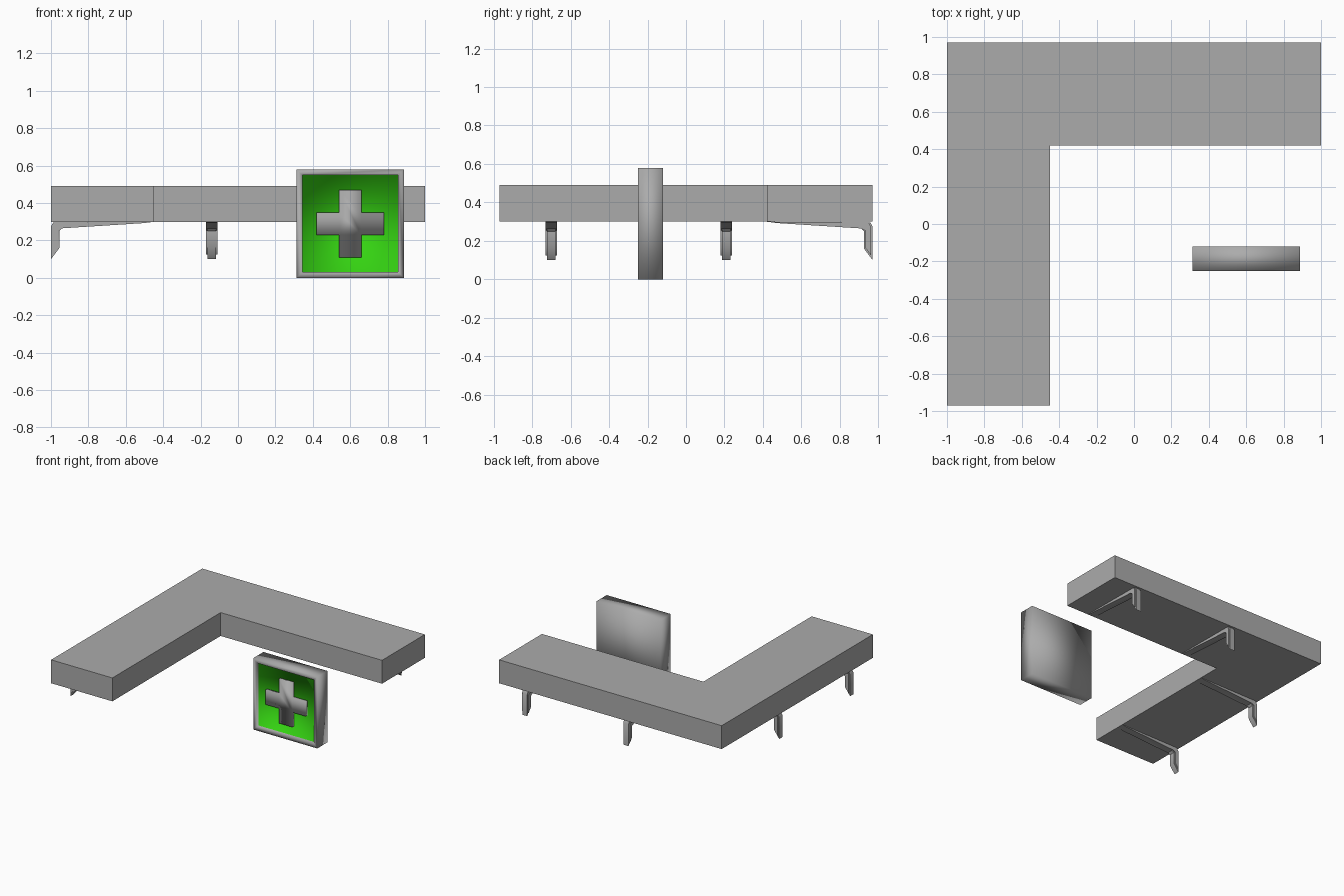
import bpy, bmesh
from mathutils import Matrix, Vector
from math import pi

if "Cube" in bpy.data.objects:
    bpy.data.objects.remove(bpy.data.objects["Cube"], do_unlink=True)


def material(name, rgb):
    m = bpy.data.materials.new(name)
    m.use_nodes = True
    m.diffuse_color = (*rgb, 1)
    m.node_tree.nodes["Principled BSDF"].inputs["Base Color"].default_value = (*rgb, 1)
    return m


grey = material("grey metal", (0.41, 0.41, 0.41))
green = material("bright green", (0.035, 0.65, 0.006))


def finish(name, bm, mats, smooth=False):
    bmesh.ops.recalc_face_normals(bm, faces=bm.faces)
    mesh = bpy.data.meshes.new(name)
    bm.to_mesh(mesh)
    bm.free()
    for m in mats:
        mesh.materials.append(m)
    for p in mesh.polygons:
        p.use_smooth = smooth
    ob = bpy.data.objects.new(name, mesh)
    bpy.context.collection.objects.link(ob)
    return ob


def prism(points, depth):
    """Solid made by extruding a closed outline of 3D points along depth."""
    bm = bmesh.new()
    face = bm.faces.new([bm.verts.new(p) for p in points])
    new = bmesh.ops.extrude_face_region(bm, geom=[face])["geom"]
    verts = [g for g in new if isinstance(g, bmesh.types.BMVert)]
    bmesh.ops.translate(bm, verts=verts, vec=Vector(depth))
    return bm


# L-shaped canopy slab
outline = [(-1, -0.97), (-0.45, -0.97), (-0.45, 0.42), (1, 0.42), (1, 0.97), (-1, 0.97)]
finish("canopy", prism([(x, y, 0.3) for x, y in outline], (0, 0, 0.19)), [grey])

# Hooked brackets: tapered arm under the slab, dropping at the outer edge
hook = [(0, 0.1), (0, 0.275), (0.012, 0.296), (0.55, 0.3), (0.5, 0.293),
        (0.06, 0.265), (0.045, 0.25), (0.045, 0.16)]


def bracket(name, place):
    w = 0.06
    bm = prism([(d, -w / 2, z) for d, z in hook], (0, w, 0))
    # round the long edges of the drop
    edges = [e for e in bm.edges if all(v.co.x < 0.1 for v in e.verts)
             and abs(e.verts[0].co.y - e.verts[1].co.y) < 0.001]
    bmesh.ops.bevel(bm, geom=edges, offset=0.008, segments=2, affect='EDGES')
    bmesh.ops.transform(bm, matrix=place, verts=bm.verts)
    ob = finish(name, bm, [grey], True)
    bpy.ops.object.select_all(action='DESELECT')
    ob.select_set(True)
    bpy.context.view_layer.objects.active = ob
    bpy.ops.object.shade_smooth_by_angle(angle=0.7)


for label, y in (("front", -0.7), ("rear", 0.21)):
    bracket("side_bracket_" + label, Matrix.Translation((-1, y, 0)))
for label, x in (("right", -0.14), ("left", 0.77)):
    bracket("back_bracket_" + label,
            Matrix.Translation((x, 0.97, 0)) @ Matrix.Rotation(-pi / 2, 4, 'Z'))

# Sign box with a recessed green panel
cx, cz, front = 0.6, 0.29, -0.25
bm = bmesh.new()
bmesh.ops.create_cube(bm, size=1, matrix=Matrix.Translation((cx, -0.185, cz))
                      @ Matrix.Diagonal((0.575, 0.13, 0.58, 1)))
panel = min(bm.faces, key=lambda f: f.calc_center_median().y)
bmesh.ops.inset_individual(bm, faces=[panel], thickness=0.044)
inner = bmesh.ops.extrude_face_region(bm, geom=[panel])["geom"]
bmesh.ops.delete(bm, geom=[panel], context='FACES_ONLY')
bmesh.ops.translate(bm, vec=(0, 0.025, 0), verts=[g for g in inner if isinstance(g, bmesh.types.BMVert)])
for f in inner:
    if isinstance(f, bmesh.types.BMFace):
        f.material_index = 1
finish("sign_box", bm, [grey, green], True)

# Raised cross on the panel
a, b = 0.06, 0.18
quarter = [(b, -a), (b, a), (a, a)]
cross = []
for turn in range(4):
    for u, v in quarter:
        for _ in range(turn):
            u, v = -v, u
        cross.append((cx + u, front + 0.005, cz + v))
finish("sign_cross", prism(cross, (0, 0.022, 0)), [grey], True)
